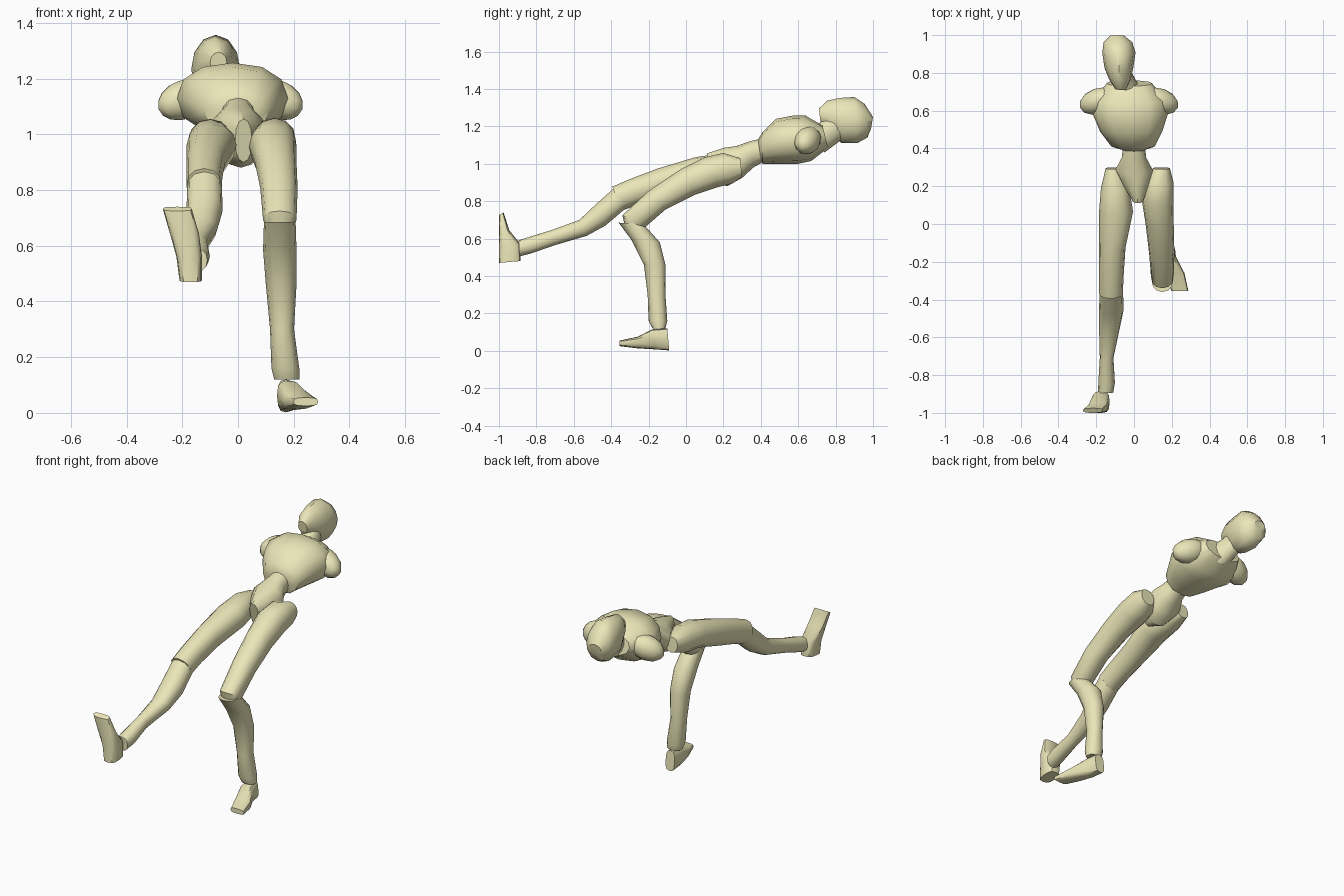
import bpy, bmesh, math
from mathutils import Vector

mat = bpy.data.materials.new("pale_khaki")
mat.diffuse_color = (0.83, 0.79, 0.48, 1)


def finish(ob, angle=40):
    ob.data.materials.append(mat)
    bpy.ops.object.select_all(action='DESELECT')
    ob.select_set(True)
    bpy.context.view_layer.objects.active = ob
    bpy.ops.object.shade_smooth_by_angle(angle=math.radians(angle))


def loft(name, rows, power=0.9, sides=12):
    """Skin rings; row = centre x, half width, then front (y, z) and back (y, z)."""
    bm = bmesh.new()
    rings = []
    for x, w, y1, z1, y2, z2 in rows:
        a, b = Vector((x, y1, z1)), Vector((x, y2, z2))
        mid, half = (a + b) / 2, (a - b) / 2
        ring = []
        for i in range(sides):
            t = math.tau * i / sides
            c, s = math.cos(t), math.sin(t)
            c = math.copysign(abs(c) ** power, c)
            s = math.copysign(abs(s) ** power, s)
            ring.append(bm.verts.new(mid + Vector((w * c, 0, 0)) + half * s))
        rings.append(ring)
    for r, q in zip(rings, rings[1:]):
        for i in range(sides):
            j = (i + 1) % sides
            bm.faces.new((r[i], r[j], q[j], q[i]))
    bm.faces.new(rings[0])
    bm.faces.new(rings[-1])
    bmesh.ops.recalc_face_normals(bm, faces=bm.faces)
    me = bpy.data.meshes.new(name)
    bm.to_mesh(me)
    bm.free()
    ob = bpy.data.objects.new(name, me)
    bpy.context.collection.objects.link(ob)
    finish(ob)


# head, face turned upward
loft("head", [
    (-.07, .03, .71, 1.295, .72, 1.22),
    (-.075, .058, .755, 1.337, .78, 1.16),
    (-.08, .076, .82, 1.352, .83, 1.112),
    (-.08, .088, .9, 1.357, .915, 1.11),
    (-.085, .076, .955, 1.32, .97, 1.14),
    (-.09, .04, 1.0, 1.25, .99, 1.19)], 1.0)
loft("neck", [
    (-.03, .07, .68, 1.2, .74, 1.06),
    (-.06, .055, .75, 1.24, .82, 1.12),
    (-.075, .05, .8, 1.28, .86, 1.15)], 1.0)

# torso
loft("chest", [
    (0, .06, .385, 1.13, .4, 1.02),
    (-.005, .115, .41, 1.17, .41, 1.0),
    (-.015, .165, .48, 1.24, .5, 1.0),
    (-.02, .2, .57, 1.257, .6, 1.0),
    (-.02, .19, .64, 1.257, .67, 1.015),
    (-.025, .12, .73, 1.205, .76, 1.085)])
loft("abdomen_and_pelvis", [
    (0, .055, .43, 1.14, .43, 1.02),
    (0, .065, .34, 1.12, .36, .98),
    (0, .1, .27, 1.095, .3, .925),
    (.01, .075, .2, 1.085, .22, .88),
    (.02, .03, .11, 1.055, .15, .9)])

# upper arm stubs
for side, name in ((1, "shoulder_stub_left"), (-1, "shoulder_stub_right")):
    bpy.ops.mesh.primitive_uv_sphere_add(
        segments=12, ring_count=8, radius=1,
        location=(-.027 + side * .165, .65, 1.125),
        rotation=(0, side * .35, side * -.35))
    ob = bpy.context.object
    ob.name = name
    ob.scale = (.105, .068, .07)
    finish(ob)

# standing leg, knee bent
loft("standing_thigh", [
    (.145, .045, .29, 1.03, .3, .93),
    (.13, .078, .2, 1.058, .25, .895),
    (.125, .085, .1, 1.035, .17, .875),
    (.135, .075, -.03, .97, .05, .835),
    (.147, .067, -.2, .855, -.11, .755),
    (.15, .06, -.34, .725, -.22, .66),
    (.15, .045, -.33, .68, -.26, .645)])
loft("standing_shin", [
    (.15, .057, -.36, .685, -.23, .68),
    (.15, .06, -.29, .59, -.14, .58),
    (.155, .055, -.225, .46, -.11, .46),
    (.158, .043, -.205, .3, -.11, .3),
    (.17, .05, -.2, .16, -.1, .16),
    (.175, .045, -.18, .12, -.11, .12)])
loft("standing_foot", [
    (.172, .03, -.1, .12, -.09, .002),
    (.182, .042, -.18, .115, -.17, .008),
    (.215, .052, -.26, .075, -.26, .013),
    (.243, .045, -.355, .055, -.355, .025)], 0.65)

# raised leg, stretched forward
loft("raised_thigh", [
    (-.11, .04, .29, 1.03, .3, .94),
    (-.1, .075, .18, 1.055, .2, .9),
    (-.095, .09, .05, 1.035, .08, .885),
    (-.115, .07, -.15, .975, -.1, .83),
    (-.12, .065, -.3, .918, -.25, .785),
    (-.122, .063, -.395, .877, -.34, .75)])
loft("raised_shin", [
    (-.12, .062, -.37, .883, -.33, .755),
    (-.12, .065, -.48, .785, -.43, .67),
    (-.13, .055, -.57, .7, -.53, .615),
    (-.145, .036, -.72, .645, -.7, .565),
    (-.145, .044, -.85, .605, -.83, .52),
    (-.15, .04, -.895, .59, -.89, .505)])
loft("raised_foot", [
    (-.17, .04, -.885, .48, -1.0, .47),
    (-.175, .046, -.885, .57, -1.0, .55),
    (-.192, .052, -.945, .645, -1.0, .64),
    (-.218, .052, -.975, .74, -1.0, .725)], 0.65)
